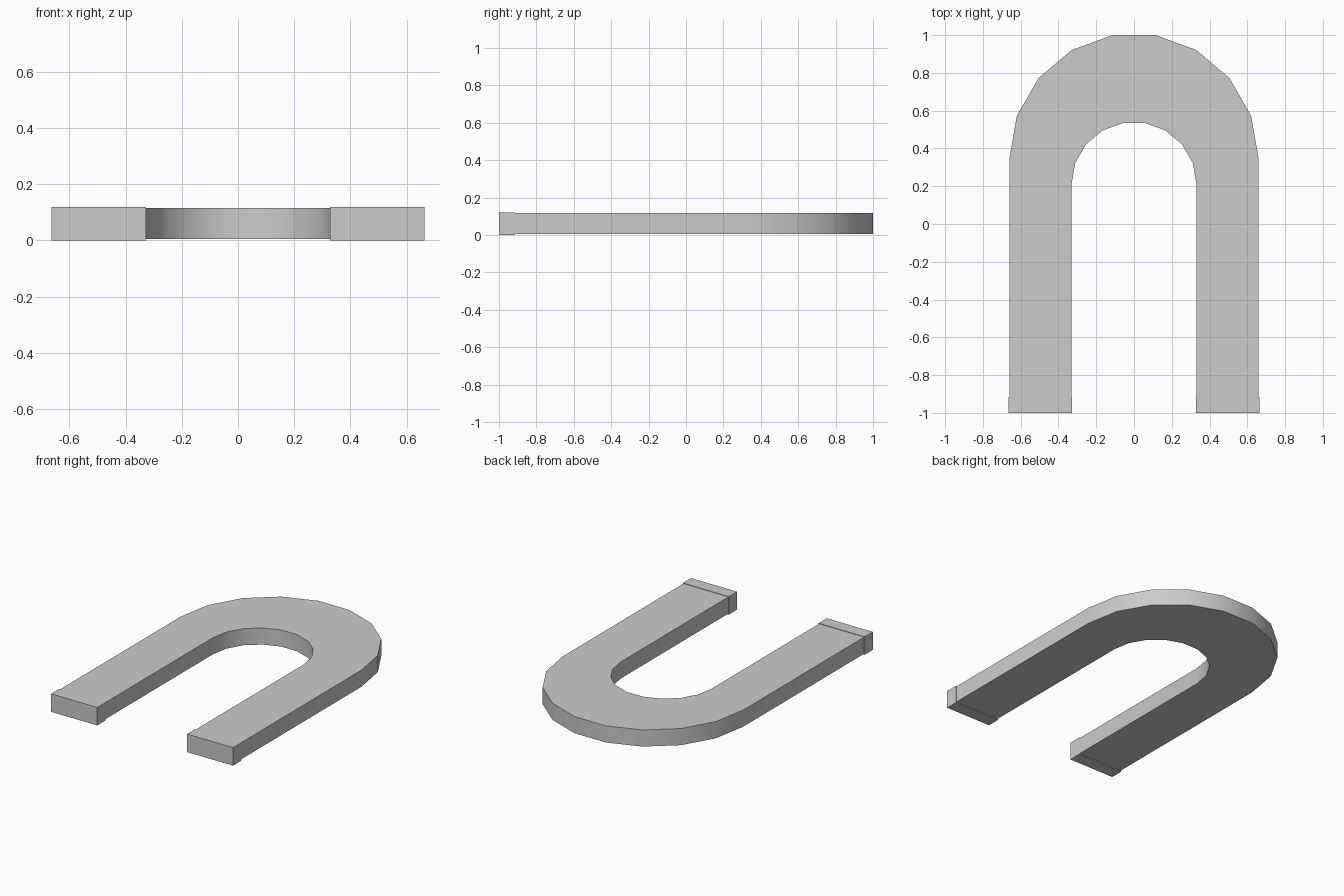
import bpy, bmesh, math

if "Cube" in bpy.data.objects:
    bpy.data.objects.remove(bpy.data.objects["Cube"])

SEGMENTS = 9
TIP_Y = -0.915


def arc(radius_x, radius_y, centre_y):
    """Half ellipse running from +x over the top to -x."""
    angles = [math.pi * i / SEGMENTS for i in range(SEGMENTS + 1)]
    return [(radius_x * math.cos(a), centre_y + radius_y * math.sin(a)) for a in angles]


def strip_solid(name, outer, inner, z0, z1):
    """Solid band between two matching outlines."""
    bm = bmesh.new()
    rings = [[bm.verts.new((x, y, z)) for x, y in line]
             for line, z in ((outer, z0), (outer, z1), (inner, z1), (inner, z0))]
    for a, b in zip(rings, rings[1:] + rings[:1]):
        for i in range(len(a) - 1):
            bm.faces.new((a[i], a[i + 1], b[i + 1], b[i]))
    bm.faces.new([r[0] for r in rings])
    bm.faces.new([r[-1] for r in rings])
    bmesh.ops.recalc_face_normals(bm, faces=bm.faces)
    mesh = bpy.data.meshes.new(name)
    bm.to_mesh(mesh)
    bm.free()
    obj = bpy.data.objects.new(name, mesh)
    bpy.context.collection.objects.link(obj)
    return obj


def with_legs(line, x):
    return [(x, TIP_Y)] + line + [(-x, TIP_Y)]


# U-shaped body with rounded bend
body = strip_solid("magnet_body",
                   with_legs(arc(0.66, 0.665, 0.345), 0.66),
                   with_legs(arc(0.331, 0.33, 0.21), 0.331), 0.006, 0.116)
bpy.context.view_layer.objects.active = body
body.select_set(True)
bpy.ops.object.shade_smooth_by_angle(angle=math.radians(30))

# Slightly thicker pole tips on both legs
for side, name in ((1, "right_pole_tip"), (-1, "left_pole_tip")):
    strip_solid(name,
                [(side * 0.664, -1.0), (side * 0.664, TIP_Y)],
                [(side * 0.328, -1.0), (side * 0.328, TIP_Y)], 0.0, 0.119)
